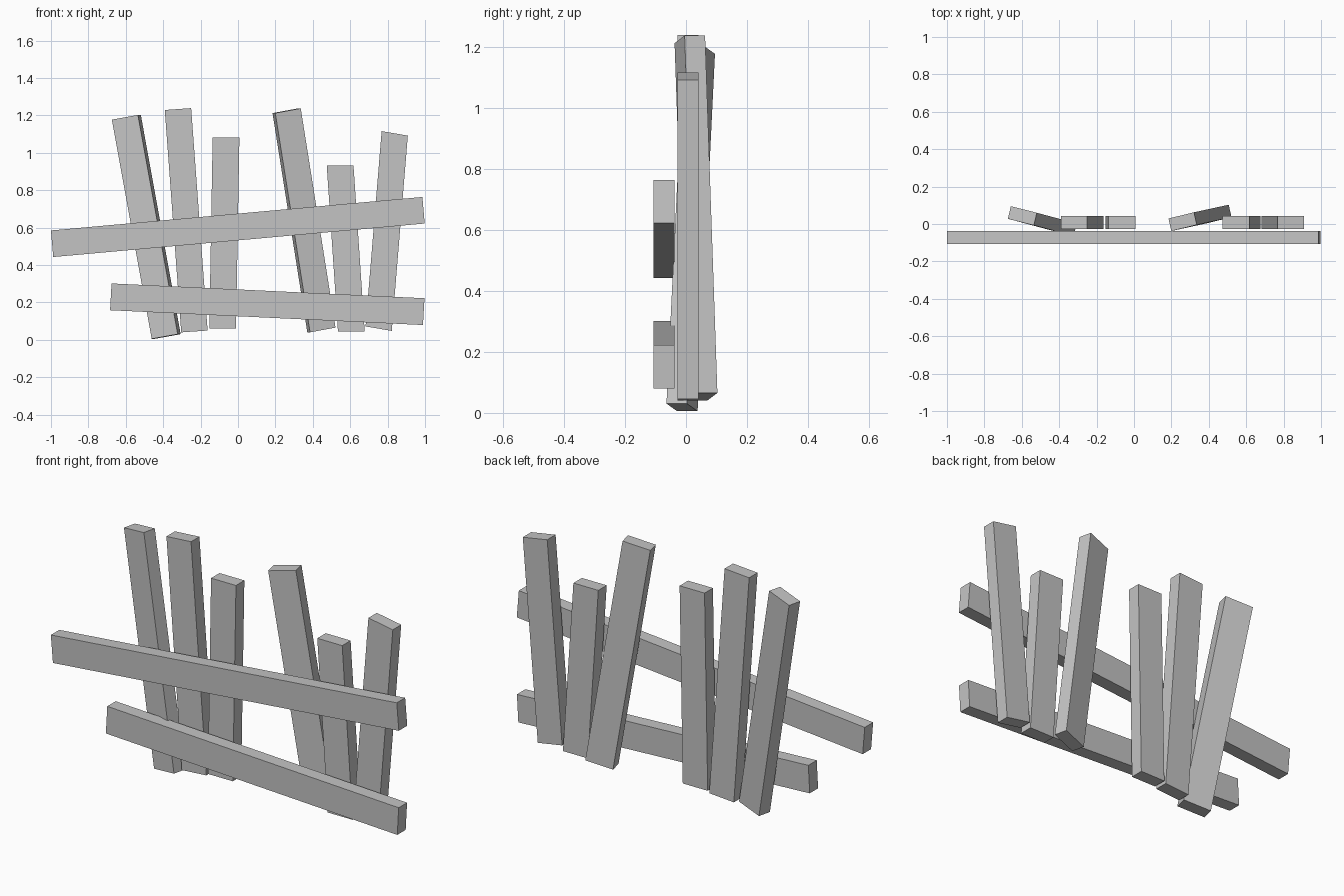
import bpy
import bmesh
from mathutils import Vector

cube = bpy.data.objects.get("Cube")
if cube:
    bpy.data.objects.remove(cube, do_unlink=True)

# Single plain grey for every board
GREY = (0.55, 0.55, 0.55, 1.0)
grey = bpy.data.materials.new("plain grey")
grey.use_nodes = True
grey.diffuse_color = GREY
grey.node_tree.nodes["Principled BSDF"].inputs["Base Color"].default_value = GREY

STRAIGHT = (0, 0.069, 0)


def board(name, start, end, width, depth=STRAIGHT):
    """Plank between two end centres; width and depth span its end faces."""
    w, d = Vector(width) / 2, Vector(depth) / 2
    bm = bmesh.new()
    rings = []
    for centre in (Vector(start), Vector(end)):
        rings.append([bm.verts.new(centre + a * w + b * d)
                      for a, b in ((-1, -1), (1, -1), (1, 1), (-1, 1))])
    low, high = rings
    bm.faces.new(low)
    bm.faces.new(high)
    for i in range(4):
        j = (i + 1) % 4
        bm.faces.new((low[i], low[j], high[j], high[i]))
    bmesh.ops.recalc_face_normals(bm, faces=bm.faces)
    mesh = bpy.data.meshes.new(name)
    bm.to_mesh(mesh)
    bm.free()
    mesh.materials.append(grey)
    obj = bpy.data.objects.new(name, mesh)
    bpy.context.collection.objects.link(obj)


# Crooked horizontal rails across the front
RAIL_Y = -0.072
board("upper_rail", (-0.994, RAIL_Y, 0.514), (0.992, RAIL_Y, 0.693), (-0.012, 0, 0.142))
board("lower_rail", (-0.68, RAIL_Y, 0.23), (0.993, RAIL_Y, 0.151), (0.008, 0, 0.143))

# Upright pickets, from the right end to the left end
Y = 0.007
board("picket_1", (-0.384, -0.013, 0.018), (-0.597, 0.044, 1.19),
      (0.139, -0.035, 0.025), (0.016, 0.067, 0))
board("picket_2", (-0.233, Y, 0.045), (-0.321, Y, 1.234), (0.141, 0, 0.01))
board("picket_3", (-0.082, Y, 0.06), (-0.064, Y, 1.081), (0.143, 0, 0))
board("picket_4", (0.446, 0.053, 0.053), (0.26, 0.0125, 1.225),
      (0.136, 0.033, 0.025), (-0.015, 0.067, 0))
board("picket_5", (0.606, Y, 0.044), (0.546, Y, 0.932), (0.143, 0, 0))
board("picket_6", (0.752, Y, 0.06), (0.838, Y, 1.104), (0.14, 0, -0.024))
